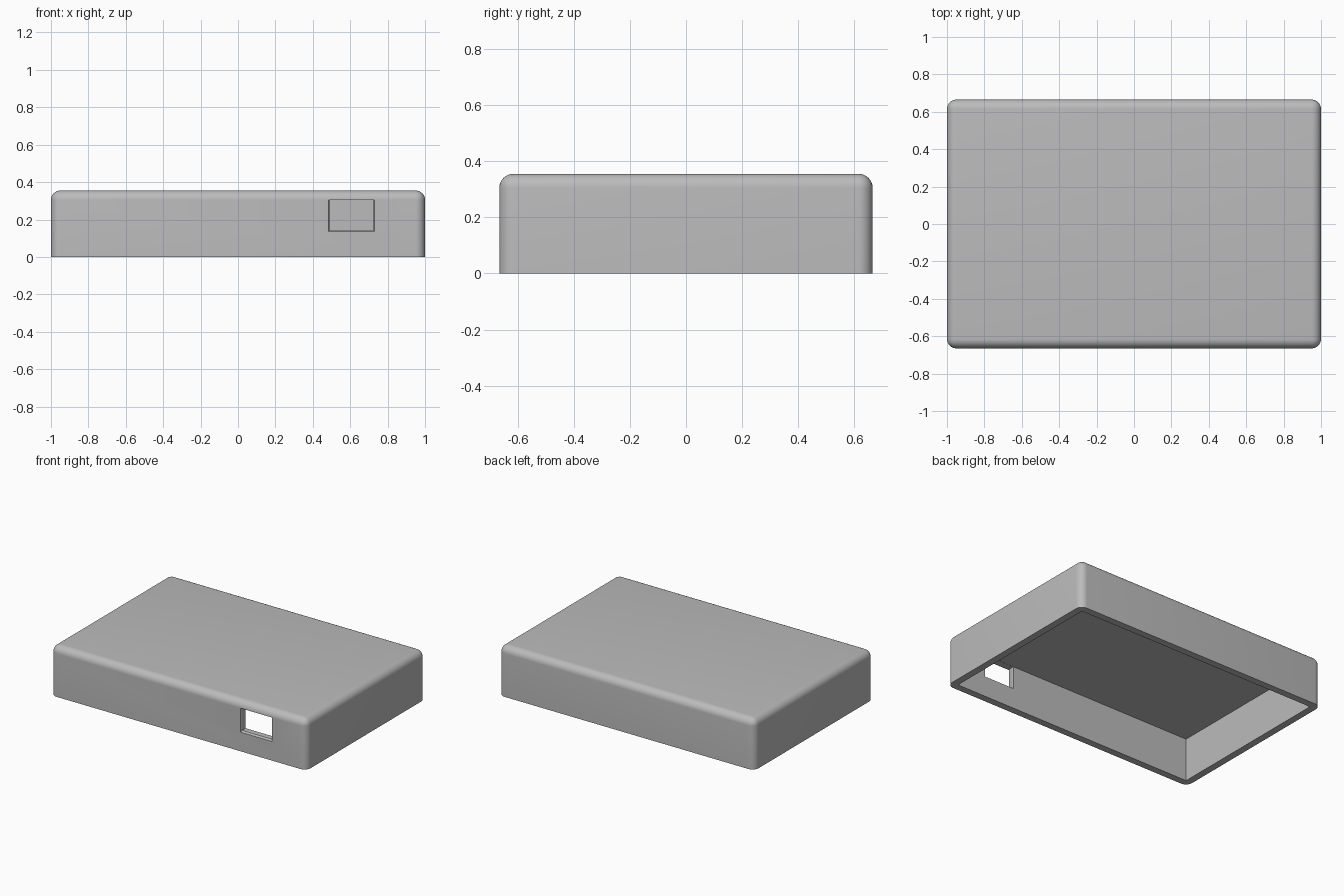
import bpy, bmesh, math
from mathutils import Vector

if "Cube" in bpy.data.objects:
    bpy.data.objects.remove(bpy.data.objects["Cube"])

HALF_X, HALF_Y, HEIGHT = 1.0, 0.665, 0.355
WALL, RADIUS = 0.05, 0.05

grey = bpy.data.materials.new("plain grey")
grey.use_nodes = True
grey.diffuse_color = (0.5, 0.5, 0.5, 1)
grey.node_tree.nodes["Principled BSDF"].inputs["Base Color"].default_value = (0.5, 0.5, 0.5, 1)


def box(name, low, high, edit=None):
    """Axis-aligned box between two corners, with an optional bmesh edit."""
    low, high = Vector(low), Vector(high)
    bm = bmesh.new()
    bmesh.ops.create_cube(bm, size=1)
    for v in bm.verts:
        v.co = (low + high) / 2 + v.co * (high - low)
    if edit:
        edit(bm)
    mesh = bpy.data.meshes.new(name)
    bm.to_mesh(mesh)
    bm.free()
    mesh.materials.append(grey)
    obj = bpy.data.objects.new(name, mesh)
    bpy.context.collection.objects.link(obj)
    return obj


def round_shell(bm):
    # round every edge except the flat bottom rim
    edges = [e for e in bm.edges if max(v.co.z for v in e.verts) > 0.1]
    bmesh.ops.bevel(bm, geom=edges, offset=RADIUS, segments=8, profile=0.5, affect='EDGES')


def flare_front(bm):
    # widen the outer mouth of the port, mostly along its sill
    for v in bm.verts:
        if v.co.y < -HALF_Y:
            v.co.x += math.copysign(0.01, v.co.x - 0.61)
            if v.co.z < 0.2:
                v.co.z -= 0.02


def cut(target, cutter):
    mod = target.modifiers.new(cutter.name, 'BOOLEAN')
    mod.operation, mod.solver, mod.object = 'DIFFERENCE', 'EXACT', cutter
    bpy.context.view_layer.objects.active = target
    bpy.ops.object.modifier_apply(modifier=mod.name)
    bpy.data.objects.remove(cutter)


# Rounded lid shell
lid = box("lid_shell", (-HALF_X, -HALF_Y, 0), (HALF_X, HALF_Y, HEIGHT), round_shell)

# Square-cornered hollow, open at the bottom
cut(lid, box("hollow", (WALL - HALF_X, WALL - HALF_Y, -0.1),
             (HALF_X - WALL, HALF_Y - WALL, HEIGHT - WALL)))

# Port through the front wall, with a flared outer mouth
cut(lid, box("port", (0.49, -0.7, 0.145), (0.725, -0.58, 0.304)))
cut(lid, box("port_mouth", (0.49, -HALF_Y - 0.01, 0.145),
             (0.725, -HALF_Y + 0.01, 0.304), flare_front))

# Smooth the rounded edges only
bpy.ops.object.select_all(action='DESELECT')
lid.select_set(True)
bpy.context.view_layer.objects.active = lid
bpy.ops.object.shade_smooth_by_angle(angle=math.radians(30))
